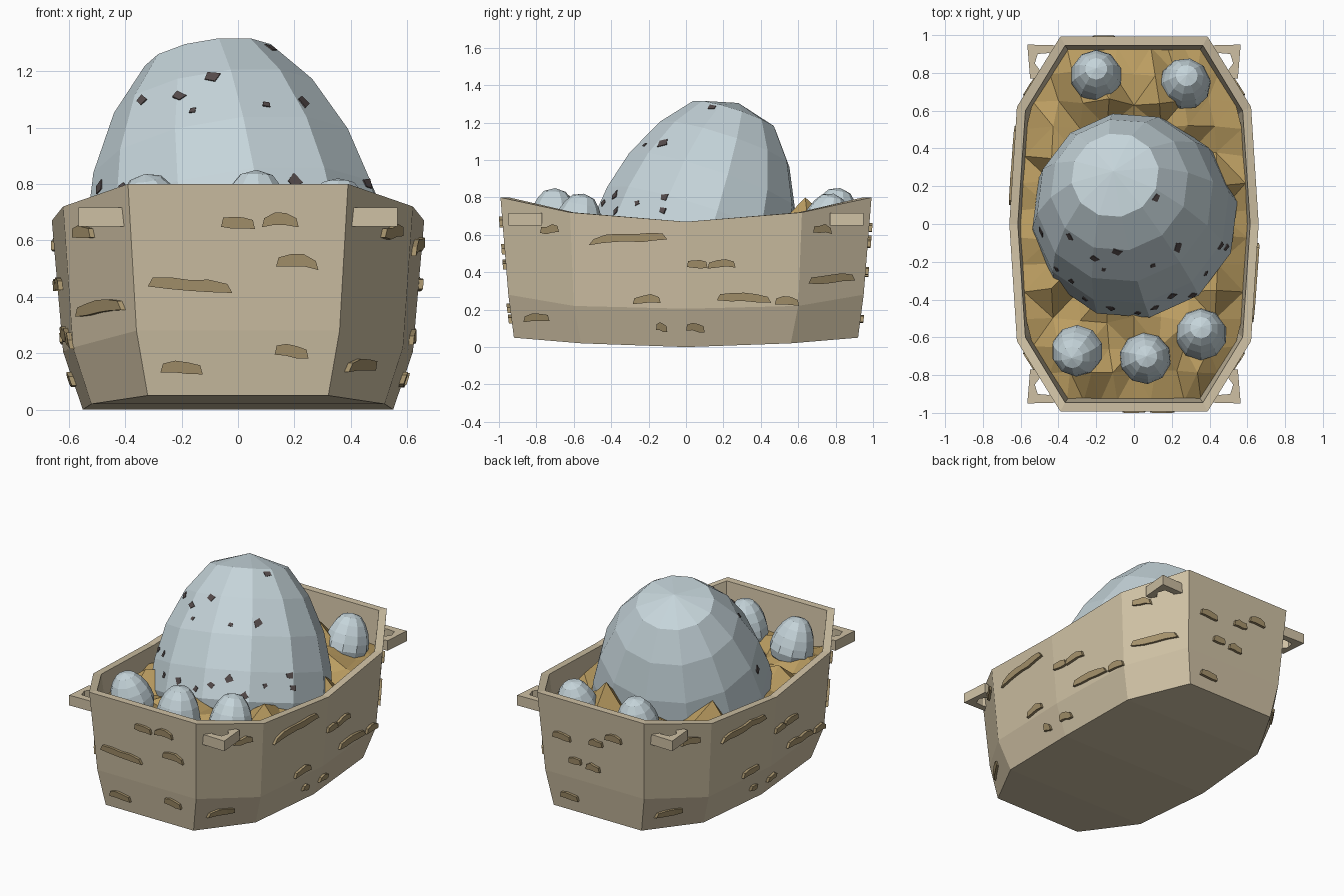
import bpy, bmesh, math, random
from mathutils import Vector
from mathutils.bvhtree import BVHTree

if "Cube" in bpy.data.objects:
    bpy.data.objects.remove(bpy.data.objects["Cube"])

random.seed(4)


def material(name, rgb):
    m = bpy.data.materials.new(name)
    m.diffuse_color = (*rgb, 1)
    m.use_nodes = True
    m.node_tree.nodes["Principled BSDF"].inputs["Base Color"].default_value = m.diffuse_color
    return m


WOOD = material("wood", (0.62, 0.53, 0.37))
GRAIN = material("dark_wood", (0.38, 0.29, 0.15))
STRAW = material("straw", (0.50, 0.34, 0.12))
SHELL = material("eggshell", (0.56, 0.66, 0.70))
SPECK = material("speckle", (0.09, 0.07, 0.07))


def finish(name, bm, mat):
    bmesh.ops.recalc_face_normals(bm, faces=bm.faces)
    tree = BVHTree.FromBMesh(bm)
    me = bpy.data.meshes.new(name)
    bm.to_mesh(me)
    bm.free()
    me.materials.append(mat)
    ob = bpy.data.objects.new(name, me)
    bpy.context.collection.objects.link(ob)
    return tree


def bridge(bm, a, b):
    n = len(a)
    for i in range(n):
        bm.faces.new((a[i], a[(i + 1) % n], b[(i + 1) % n], b[i]))


# Tub: ten-sided shell, each ring given by its end, shoulder and middle point
def ring(bm, *quarter):
    e, s, m = quarter
    half = [(e[0], -e[1], e[2]), (s[0], -s[1], s[2]), m, s, e]
    pts = half + [(-x, y, z) for x, y, z in reversed(half)]
    return [bm.verts.new(p) for p in pts]


def floor(bm, r):
    for i in range(4):
        bm.faces.new((r[i], r[i + 1], r[8 - i], r[9 - i]))


bm = bmesh.new()
rings = [
    ring(bm, (.32, .92, .05), (.52, .56, .02), (.55, 0, 0)),
    ring(bm, (.36, .95, .28), (.585, .60, .22), (.62, 0, .205)),
    ring(bm, (.39, .992, .80), (.62, .62, .72), (.66, 0, .67)),
    ring(bm, (.365, .945, .80), (.575, .60, .72), (.615, 0, .67)),
    ring(bm, (.34, .91, .42), (.55, .58, .42), (.585, 0, .42)),
]
for a, b in zip(rings, rings[1:]):
    bridge(bm, a, b)
floor(bm, rings[0])
floor(bm, rings[-1])
tub = finish("tub", bm, WOOD)

# Corner lugs: notched brackets
LUG = [(.38, .945), (.565, .95), (.55, .77), (.49, .77), (.495, .81),
       (.525, .85), (.51, .90), (.45, .905), (.40, .88)]
for sx in (-1, 1):
    for sy in (-1, 1):
        bm = bmesh.new()
        lo = [bm.verts.new((x * sx, y * sy, .65)) for x, y in LUG]
        hi = [bm.verts.new((x * sx, y * sy, .717)) for x, y in LUG]
        bridge(bm, lo, hi)
        bm.faces.new(lo)
        bm.faces.new(hi)
        finish("corner_lug", bm, WOOD)


# Wood grain: wavy raised strips that follow the tub walls
def strip(bm, side, u, z, w, slope=0.0):
    along = {"front": Vector((1, 0, 0)), "back": Vector((-1, 0, 0)),
             "right": Vector((0, 1, 0)), "left": Vector((0, -1, 0))}[side]
    out = along.cross(Vector((0, 0, 1)))
    n = max(3, round(w / .07))
    cols = []
    for i in range(n + 1):
        t = i / n - .5
        mid = z + slope * t + random.uniform(-.006, .006)
        h = .012 if i in (0, n) else random.uniform(.018, .025)
        col = []
        for dz, grow in ((-.02, 1), (h, .88)):
            p = along * (u + t * w * grow) + Vector((0, 0, mid + dz))
            hit = tub.ray_cast(p + out * 3, -out)[0]
            if hit is None:
                return
            col += [hit - out * .012, hit + out * .017]
        cols.append([bm.verts.new(col[k]) for k in (0, 1, 3, 2)])
    for a, b in zip(cols, cols[1:]):
        bridge(bm, a, b)
    bm.faces.new(cols[0])
    bm.faces.new(cols[-1])


bm = bmesh.new()
for u, z, w, s in [(-.17, .445, .30, -.03), (0, .665, .12, 0), (.15, .67, .13, 0),
                   (.21, .525, .15, -.01), (-.2, .15, .15, 0), (.19, .205, .12, -.01)]:
    strip(bm, "front", u, z, w, s)
for u, z, w in [(-.22, .55, .13), (.03, .575, .10), (.16, .64, .12),
                (-.13, .41, .09), (0, .40, .10), (-.19, .15, .13)]:
    strip(bm, "back", u, z, w)
for u, z, w, s in [(-.31, .58, .42, .02), (.06, .445, .11, 0), (.19, .445, .15, 0),
                   (-.21, .255, .15, 0), (.31, .265, .29, -.02), (.54, .245, .13, -.01),
                   (-.13, .105, .06, 0), (.05, .105, .10, 0), (.78, .365, .25, .02),
                   (.73, .63, .10, 0), (-.73, .63, .10, .01), (-.8, .155, .14, 0)]:
    strip(bm, "right", u, z, w, s)
    strip(bm, "left", u, z, w, s)
finish("wood_grain", bm, GRAIN)


# Straw bedding: jagged grid fitted inside the tub
def half_width(y):
    y = abs(y)
    return .605 - .04 * y / .6 if y < .6 else .565 - .21 * (y - .6) / .335


PEAKS = [(.17, .66, .80), (-.12, .68, .74), (.47, .25, .73), (-.47, .42, .72),
         (.40, -.30, .70), (-.42, -.40, .69), (.0, -.52, .70)]
NX, NY = 8, 13
bm = bmesh.new()
rows = []
for j in range(NY + 1):
    row = []
    for i in range(NX + 1):
        u, v = i / NX * 2 - 1, j / NY * 2 - 1
        edge = i in (0, NX) or j in (0, NY)
        y = v * .935
        z = random.uniform(.54, .58) if edge else random.uniform(.55, .67)
        if not edge:
            y += random.uniform(-.02, .02)
        row.append(bm.verts.new((u * half_width(y), y, z)))
    rows.append(row)
for px, py, pz in PEAKS:
    v = min((v for r in rows for v in r), key=lambda v: math.hypot(v.co.x - px, v.co.y - py))
    v.co.z = pz
for a, b in zip(rows, rows[1:]):
    for i in range(NX):
        bm.faces.new((a[i], a[i + 1], b[i + 1], b[i]))
bmesh.ops.triangulate(bm, faces=bm.faces)
finish("straw_bedding", bm, STRAW)

# Eggs: lathed profile (depth below the tip, radius), tilted to an axis
PROFILE = [(.07, .235), (.235, .37), (.45, .475), (.66, .53), (.84, .55),
           (1.02, .48), (1.17, .30)]


def egg(name, tip, axis, size, segs):
    bm = bmesh.new()
    q = Vector(axis).to_track_quat('Z', 'Y')

    def put(x, y, z):
        return bm.verts.new(Vector(tip) + q @ (Vector((x, y, z)) * size))
    loops = []
    for d, r in PROFILE:
        ang = [math.tau * (k + .5) / segs for k in range(segs)]
        loops.append([put(r * math.cos(a), r * math.sin(a), -d) for a in ang])
    for a, b in zip(loops, loops[1:]):
        bridge(bm, a, b)
    for loop, pole in ((loops[0], put(0, 0, 0)), (loops[-1], put(0, 0, -1.23))):
        for k in range(segs):
            bm.faces.new((loop[k], loop[(k + 1) % segs], pole))
    return finish(name, bm, SHELL)


big = egg("large_egg", (-.11, .28, 1.305), (-.14, .31, .94), 1.0, 12)
for x, y, top, ax, ay in [(-.2, .785, .85, 0, .2), (.27, .74, .82, .05, .25),
                          (-.3, -.67, .835, -.15, -.2), (.06, -.71, .85, .03, .05),
                          (.355, -.585, .82, .0, .2)]:
    egg("small_egg", (x + ax * .2, y + ay * .2, top), (ax, ay, 1), .25, 10)

# Speckles on the front of the large egg
bm = bmesh.new()
for x, z, s in [(-.09, 1.18, .025), (-.21, 1.11, .022), (-.16, 1.06, .013), (-.34, 1.10, .022),
                (.1, 1.08, .018), (.23, 1.09, .027), (.12, 1.28, .024), (-.49, .79, .024),
                (-.41, .79, .018), (-.33, .80, .02), (.2, .81, .028), (.46, .80, .024),
                (-.52, .87, .02), (-.26, .72, .02), (-.12, .74, .024), (.02, .73, .02),
                (.11, .77, .022), (.31, .73, .024), (.38, .77, .018), (.49, .73, .02)]:
    hit, nor, *_ = big.ray_cast(Vector((x, -3, z)), Vector((0, 1, 0)))
    if hit is None:
        continue
    q = nor.to_track_quat('Z', 'Y')
    spin = random.uniform(0, 1.5)
    lo, hi = [], []
    for k in range(4):
        a = spin + k * math.pi / 2 + random.uniform(-.3, .3)
        r = s * random.uniform(.85, 1.3)
        for lst, h in ((lo, -.004), (hi, .004)):
            lst.append(bm.verts.new(hit + q @ Vector((r * math.cos(a), r * math.sin(a), h))))
    bridge(bm, lo, hi)
    bm.faces.new(lo)
    bm.faces.new(hi)
finish("egg_speckles", bm, SPECK)
